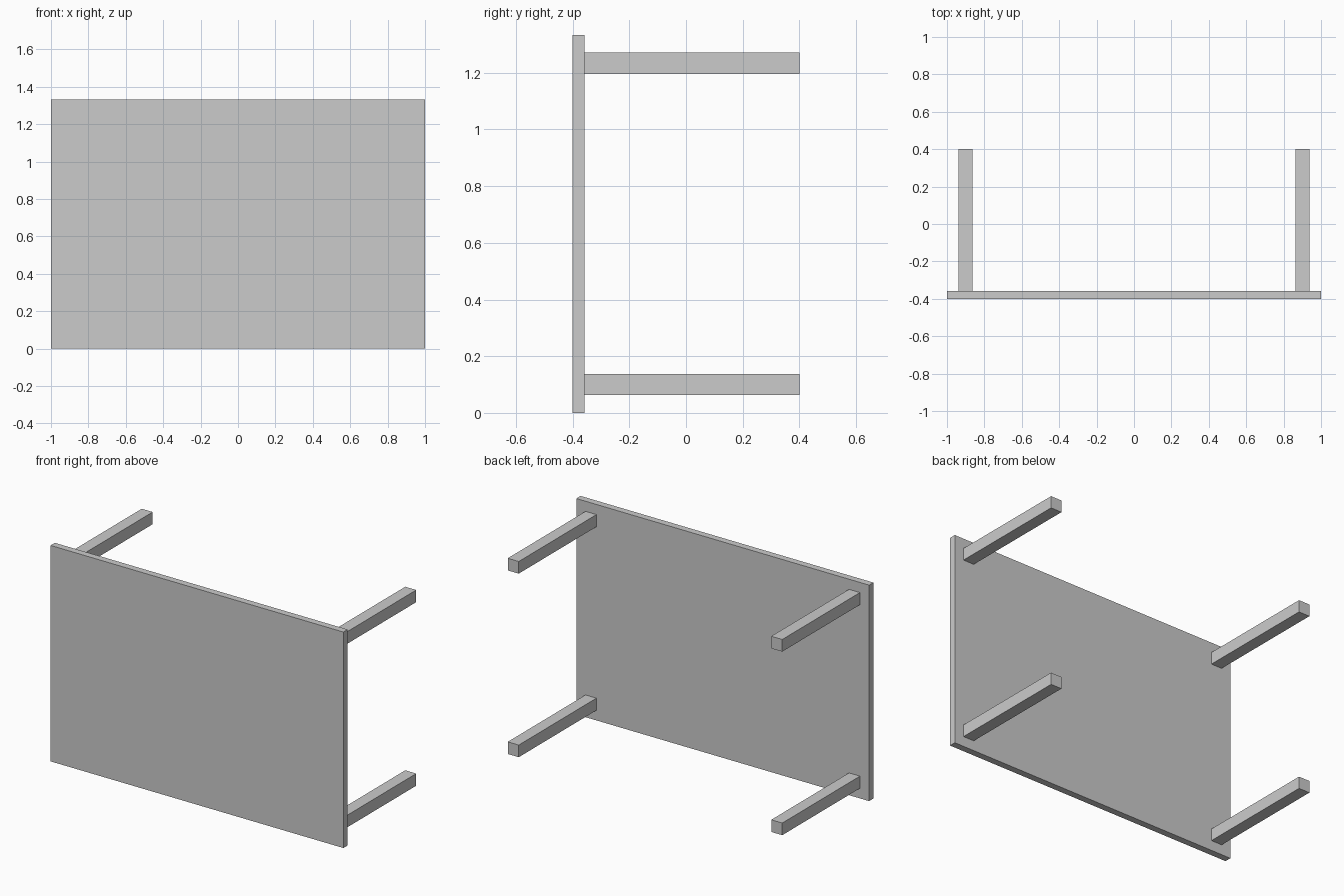
import bpy

if "Cube" in bpy.data.objects:
    bpy.data.objects.remove(bpy.data.objects["Cube"])

WIDTH, HEIGHT, DEPTH = 2.0, 4 / 3, 0.8   # overall size, table lying on its side
TOP = 0.0417                             # tabletop thickness
LEG = 0.075                              # square leg section
INSET = 0.1                              # leg centre from tabletop edge


def box(name, size, centre):
    bpy.ops.mesh.primitive_cube_add(size=1, location=centre)
    obj = bpy.context.object
    obj.name = name
    obj.scale = size
    bpy.ops.object.transform_apply(location=False, rotation=False, scale=True)
    return obj


# Tabletop standing upright at the front
box("tabletop", (WIDTH, TOP, HEIGHT), (0, -DEPTH / 2 + TOP / 2, HEIGHT / 2))

# Four legs pointing to the back
leg_length = DEPTH - TOP
for side, sx in (("left", -1), ("right", 1)):
    for level, z in (("lower", INSET), ("upper", HEIGHT - INSET)):
        box(f"{level}_{side}_leg", (LEG, leg_length, LEG),
            (sx * (WIDTH / 2 - INSET), TOP / 2, z))
